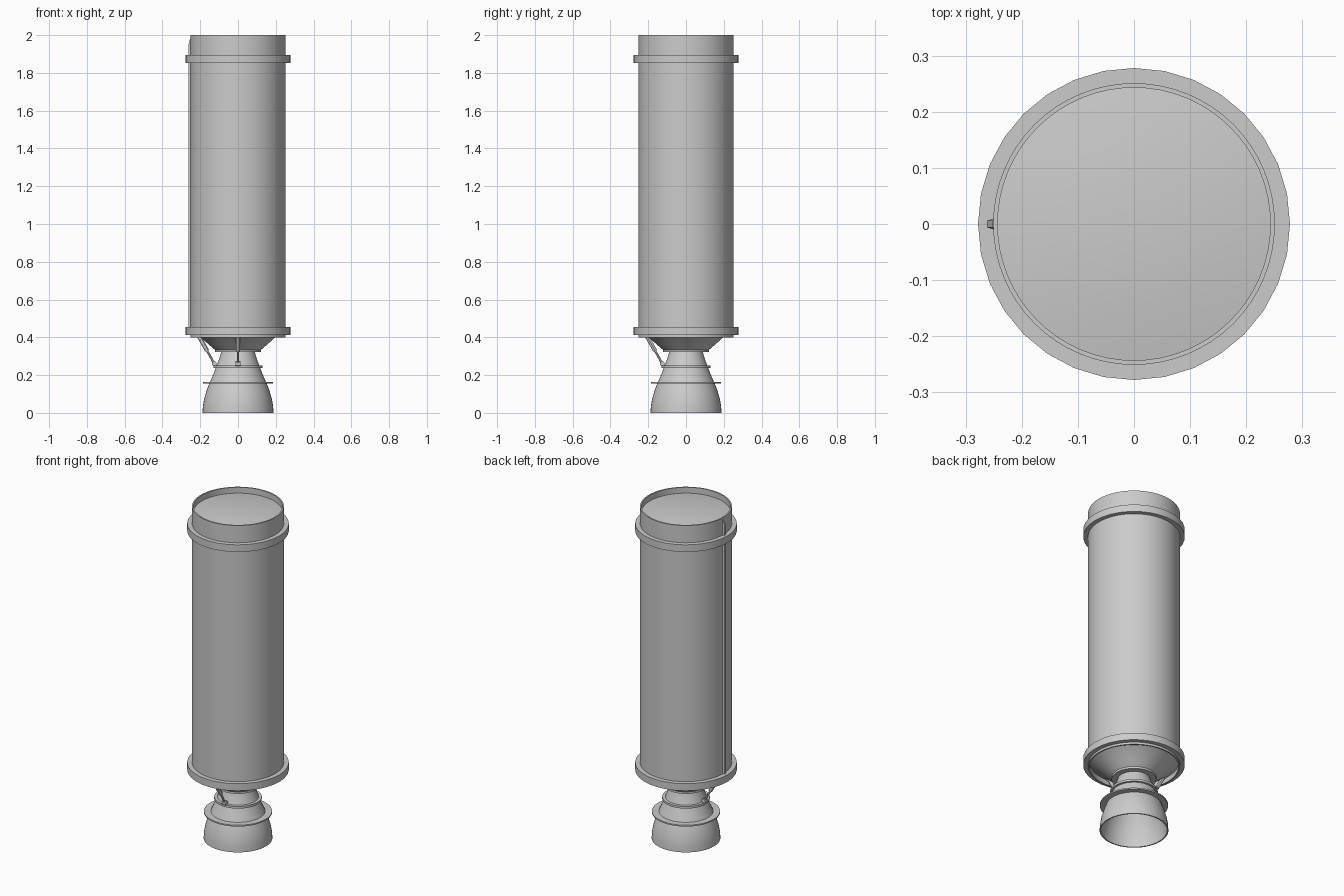
import bpy, bmesh, math
from mathutils import Vector

if "Cube" in bpy.data.objects:
    bpy.data.objects.remove(bpy.data.objects["Cube"])


def finish(name, bm, smooth=True):
    bmesh.ops.remove_doubles(bm, verts=bm.verts, dist=1e-5)
    bmesh.ops.recalc_face_normals(bm, faces=bm.faces)
    me = bpy.data.meshes.new(name)
    bm.to_mesh(me)
    bm.free()
    ob = bpy.data.objects.new(name, me)
    bpy.context.collection.objects.link(ob)
    if smooth:
        bpy.ops.object.select_all(action='DESELECT')
        ob.select_set(True)
        bpy.context.view_layer.objects.active = ob
        bpy.ops.object.shade_smooth_by_angle(angle=math.radians(30))
    return ob


def lathe(name, profile, sides=64, closed=False):
    """Revolve (radius, z) points about the z axis."""
    bm = bmesh.new()
    vs = [bm.verts.new((r, 0, z)) for r, z in profile]
    pairs = list(zip(vs, vs[1:])) + ([(vs[-1], vs[0])] if closed else [])
    es = [bm.edges.new(p) for p in pairs]
    bmesh.ops.spin(bm, geom=vs + es, cent=(0, 0, 0), axis=(0, 0, 1),
                   angle=math.tau, steps=sides, use_merge=True)
    return finish(name, bm)


def ring(name, r0, r1, z0, z1, sides=32):
    return lathe(name, [(r0, z0), (r1, z0), (r1, z1), (r0, z1)], sides, True)


def rod(bm, a, b, r, sides=12):
    a, b = Vector(a), Vector(b)
    d = b - a
    m = d.to_track_quat('Z', 'Y').to_matrix().to_4x4()
    m.translation = (a + b) / 2
    bmesh.ops.create_cone(bm, cap_ends=True, segments=sides, radius1=r,
                          radius2=r, depth=d.length, matrix=m)


# Casing: recessed domed top, thin wall, rounded aft dome
lathe("motor_casing", [
    (0, 1.985), (0.08, 1.983), (0.16, 1.977), (0.243, 1.965), (0.243, 2.0),
    (0.251, 2.0), (0.251, 0.4), (0.243, 0.4), (0.243, 0.43),
    (0.225, 0.418), (0.19, 0.394), (0.155, 0.362), (0.122, 0.334),
    (0.122, 0.322), (0, 0.322)])

# Joint flanges
for label, z in (("upper", 1.853), ("lower", 0.413)):
    ring(label + "_flange", 0.249, 0.278, z, z + 0.043)

# Nozzle bell with hollow inside
outer = [(0.088, 0.325), (0.1, 0.285), (0.113, 0.25), (0.128, 0.21),
         (0.148, 0.165), (0.166, 0.12), (0.179, 0.075), (0.186, 0.035),
         (0.188, 0)]
inner = [(r - 0.007, z) for r, z in reversed(outer)]
lathe("nozzle_bell", outer + inner, 48, True)
ring("nozzle_actuator_ring", 0.108, 0.13, 0.237, 0.25, 48)
ring("nozzle_stiffener_ring", 0.145, 0.186, 0.155, 0.163, 48)

# Steering actuators on the -x and -y sides
for label, ang in (("left", math.pi), ("front", -math.pi / 2)):
    def p(r, z):
        return Vector((r * math.cos(ang), r * math.sin(ang), z))
    top, low = p(0.21, 0.412), p(0.125, 0.26)
    bm = bmesh.new()
    rod(bm, top, top.lerp(low, 0.55), 0.011)
    rod(bm, top.lerp(low, 0.5), low, 0.006)
    side = Vector((-math.sin(ang), math.cos(ang), 0)) * 0.012
    rod(bm, low - side, low + side, 0.013)
    rod(bm, top - side, top + side, 0.012)
    rod(bm, low, p(0.116, 0.243), 0.008)
    finish(label + "_actuator", bm)

# Cable raceway along the -x side, sloped at both ends
bm = bmesh.new()
rows = []
for z, x, w in ((0.43, -0.262, 0.006), (1.95, -0.262, 0.006),
                (1.985, -0.252, 0.006)):
    rows.append([bm.verts.new(c) for c in (
        (-0.249, -0.01, z), (x, -w, z), (x, w, z), (-0.249, 0.01, z))])
for a, b in zip(rows, rows[1:]):
    for i in range(4):
        j = (i + 1) % 4
        bm.faces.new((a[i], a[j], b[j], b[i]))
bm.faces.new(rows[0])
bm.faces.new(rows[-1])
finish("cable_raceway", bm, smooth=False)
